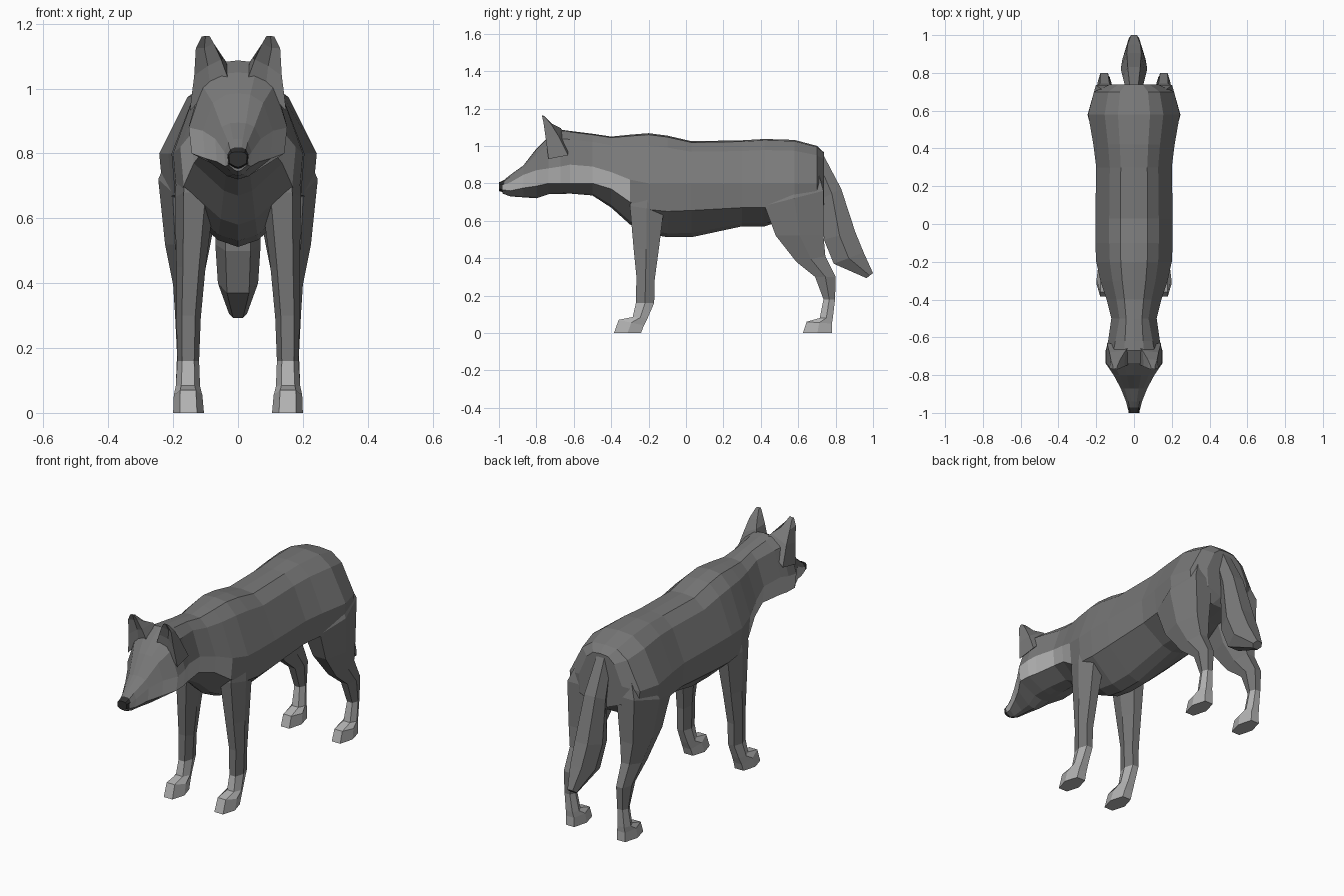
import bpy, bmesh


def material(name, v):
    m = bpy.data.materials.new(name)
    m.diffuse_color = (v, v, v, 1)
    return m


FUR, PALE, DARK = material("fur", 0.19), material("pale_fur", 0.45), material("nose_dark", 0.03)


def loft(name, rings, mats=(FUR,), pick=None):
    """Skin equal-length closed rings and cap both ends."""
    bm = bmesh.new()
    loops = [[bm.verts.new(p) for p in r] for r in rings]
    n = len(loops[0])
    for i, (a, b) in enumerate(zip(loops, loops[1:])):
        for j in range(n):
            k = (j + 1) % n
            f = bm.faces.new((a[j], a[k], b[k], b[j]))
            f.material_index = pick(i, j) if pick else 0
    bm.faces.new(loops[0])
    end = bm.faces.new(loops[-1])
    end.material_index = pick(len(rings) - 2, 0) if pick else 0
    bmesh.ops.recalc_face_normals(bm, faces=bm.faces)
    me = bpy.data.meshes.new(name)
    bm.to_mesh(me)
    bm.free()
    for m in mats:
        me.materials.append(m)
    ob = bpy.data.objects.new(name, me)
    bpy.context.collection.objects.link(ob)
    return ob


def trunk_ring(y, w, top, zw, zl, bot):
    """Symmetric section: spine, back, flank, side, keel."""
    h = top - zw
    back = 0.72 if y < -.5 else 0.64
    half = [(0.35 * w, top - 0.03 * h), (back * w, top - 0.25 * h), (w, zw),
            (0.94 * w, zl), (0.3 * w, bot + 0.15 * (zl - bot))]
    return ([(0, y, top)] + [(x, y, z) for x, z in half] + [(0, y, bot)]
            + [(-x, y, z) for x, z in reversed(half)])


def limb_ring(yf, zf, yb, zb, xi, xo, s=1):
    """Six-sided section between a front point and a back point."""
    c, h = (xi + xo) / 2, (xo - xi) / 2
    ym, zm = (yf + yb) / 2, (zf + zb) / 2
    pts = [(c - h * .55, yf, zf), (c + h * .55, yf, zf), (c + h, ym, zm),
           (c + h * .55, yb, zb), (c - h * .55, yb, zb), (c - h, ym, zm)]
    return [(s * x, y, z) for x, y, z in pts]


SIDE = (3, 8)  # the pale stripe between side and lower flank

# neck, chest, back and rump
body = [(-.62, .137, 1.08, .90, .80, .745), (-.50, .12, 1.065, .89, .80, .735),
        (-.40, .145, 1.05, .86, .77, .67), (-.30, .178, 1.06, .82, .70, .58),
        (-.20, .20, 1.068, .80, .66, .53), (-.10, .205, 1.055, .80, .65, .512),
        (.03, .205, 1.025, .80, .655, .512), (.30, .20, 1.03, .80, .67, .57),
        (.42, .215, 1.037, .80, .67, .57), (.58, .243, 1.032, .80, .65, .62),
        (.70, .212, 1.0, .80, .66, .65), (.738, .13, .965, .82, .72, .68)]
loft("body", [trunk_ring(*r) for r in body], (FUR, PALE),
     lambda i, j: int(i < 3 and j in SIDE))

# head and muzzle
head = [body[0], (-.67, .15, 1.087, .89, .80, .743), (-.735, .152, 1.05, .88, .80, .742),
        (-.80, .108, .985, .87, .785, .72), (-.87, .07, .895, .845, .775, .725),
        (-.94, .042, .845, .805, .76, .73), (-.98, .032, .812, .79, .765, .745)]
loft("head", [trunk_ring(*r) for r in head], (FUR, PALE), lambda i, j: int(j in SIDE))

# nose
nose = [(-.965, .034, .822, .797, .765, .75), (-1.0, .028, .805, .795, .77, .758)]
loft("nose", [trunk_ring(*r) for r in nose], (DARK,))

# ears: five-point sections with a shallow hollow in the front edge
ear = [[(.03, -.745, 1.03), (.085, -.735, 1.0), (.149, -.735, .93), (.143, -.63, .95), (.02, -.64, 1.06)],
       [(.052, -.755, 1.09), (.093, -.735, 1.07), (.135, -.75, 1.04), (.13, -.68, 1.05), (.045, -.67, 1.095)],
       [(.075, -.765, 1.14), (.104, -.748, 1.125), (.13, -.762, 1.125), (.122, -.72, 1.115), (.072, -.715, 1.118)],
       [(.088, -.77, 1.163), (.1, -.766, 1.163), (.112, -.77, 1.16), (.11, -.757, 1.158), (.09, -.757, 1.16)]]

# legs: front y/z, back y/z, inner x, outer x
front = [(-.27, .84, -.12, .84, .08, .18), (-.30, .68, -.12, .65, .072, .195),
         (-.28, .45, -.145, .45, .10, .19), (-.265, .30, -.168, .28, .115, .19),
         (-.268, .16, -.17, .16, .12, .187), (-.285, .085, -.205, .08, .117, .192),
         (-.36, .07, -.225, .04, .11, .198), (-.385, 0, -.24, 0, .105, .20)]
hind = [(.50, .90, .69, .92, .05, .165), (.42, .68, .735, .76, .05, .246),
        (.48, .52, .735, .52, .085, .225), (.59, .38, .745, .41, .11, .20),
        (.69, .30, .80, .30, .122, .194), (.735, .18, .797, .18, .13, .188),
        (.715, .08, .785, .08, .12, .192), (.645, .06, .78, .05, .11, .198),
        (.625, 0, .78, 0, .108, .20)]
for side, s in (("right", 1), ("left", -1)):
    loft(side + "_ear", [[(s * x, y, z) for x, y, z in r] for r in ear])
    for name, rings, sock in (("front_leg", front, 4), ("hind_leg", hind, 5)):
        loft(f"{side}_{name}", [limb_ring(*r, s) for r in rings], (FUR, PALE),
             lambda i, j, k=sock: int(i >= k))

# tail
tail = [(.68, .88, .725, .97, -.04, .04), (.73, .72, .83, .77, -.06, .06),
        (.737, .50, .905, .54, -.07, .07), (.79, .37, .95, .43, -.062, .062),
        (.965, .293, 1.0, .32, -.028, .028)]
loft("tail", [limb_ring(*r) for r in tail])
